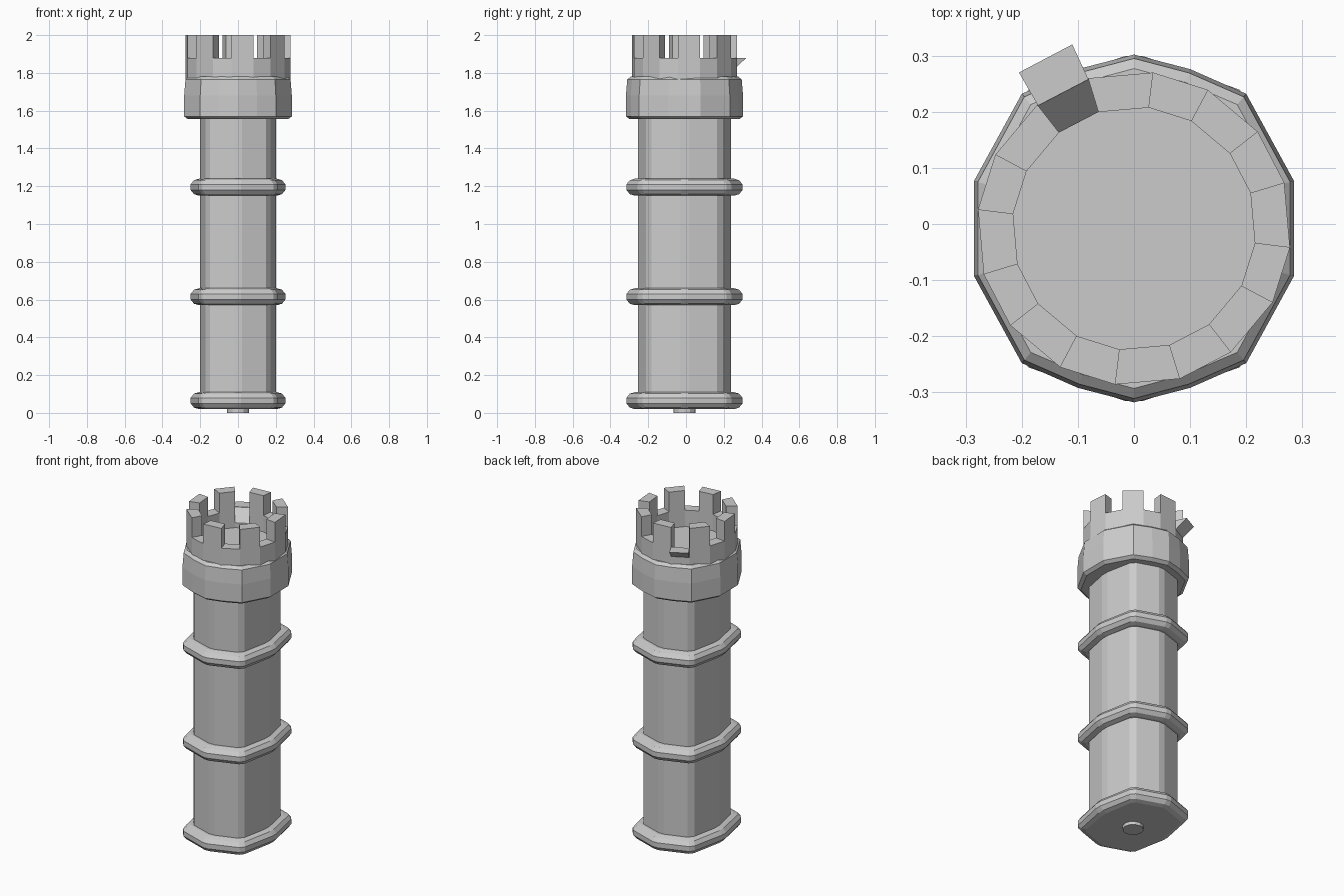
import bpy, bmesh
from math import sin, cos, radians

if "Cube" in bpy.data.objects:
    bpy.data.objects.remove(bpy.data.objects["Cube"])

CY = -0.008  # the tower axis sits slightly forward


def make(name, verts, faces):
    me = bpy.data.meshes.new(name)
    bm = bmesh.new()
    vs = [bm.verts.new(v) for v in verts]
    for f in faces:
        bm.faces.new([vs[i] for i in f])
    bmesh.ops.recalc_face_normals(bm, faces=bm.faces)
    bm.to_mesh(me)
    bm.free()
    ob = bpy.data.objects.new(name, me)
    bpy.context.collection.objects.link(ob)
    return ob


def loft(name, outline, levels):
    """Stack scaled copies (z, inset) of an outline, capped at both ends."""
    n = len(outline)
    verts, faces = [], []
    for z, inset in levels:
        for x, y in outline:
            k = 1 - inset / (x * x + y * y) ** 0.5
            verts.append((x * k, y * k + CY, z))
    for l in range(len(levels) - 1):
        for i in range(n):
            j = (i + 1) % n
            faces.append((l * n + i, l * n + j, (l + 1) * n + j, (l + 1) * n + i))
    faces.append(range(n))
    faces.append(range((len(levels) - 1) * n, len(levels) * n))
    return make(name, verts, faces)


def octagon(x, y, dx, dy):
    return [(x, 0), (dx, dy), (0, y), (-dx, dy),
            (-x, 0), (-dx, -dy), (0, -y), (dx, -dy)]


def softened(pts, t=0.12):
    """Cut each corner of an outline into two points."""
    out = []
    for i, p in enumerate(pts):
        for q in (pts[i - 1], pts[(i + 1) % len(pts)]):
            out.append((p[0] + (q[0] - p[0]) * t, p[1] + (q[1] - p[1]) * t))
    return out


# Shaft and base peg
loft("shaft", softened(octagon(0.207, 0.253, 0.167, 0.197)), [(0.05, 0), (1.6, 0)])
loft("base_peg", [(0.058 * cos(radians(a)), 0.058 * sin(radians(a)))
                  for a in range(0, 360, 30)], [(0, 0), (0.03, 0)])

# Rounded bands around the shaft
band = softened(octagon(0.255, 0.313, 0.204, 0.242), 0.08)
for name, z in (("base_band", 0.02), ("lower_band", 0.57), ("upper_band", 1.15)):
    loft(name, band, [(z, 0.045), (z + 0.008, 0.018), (z + 0.03, 0),
                      (z + 0.06, 0), (z + 0.082, 0.018), (z + 0.09, 0.045)])

# Wide collar below the battlements
q = [(0.285, 0.085), (0.2, 0.24), (0.1, 0.284)]
collar = (q + [(0, 0.31)] + [(-x, y) for x, y in reversed(q)]
          + [(-x, -y) for x, y in q] + [(0, -0.31)]
          + [(x, -y) for x, y in reversed(q)])
loft("collar", collar, [(1.555, 0.02), (1.57, 0), (1.68, 0.0),
                        (1.765, 0.007), (1.78, 0.025)])


def polar(r, a, z):
    return (r * cos(radians(a)), r * sin(radians(a)) + CY, z)


def wall_block(name, a0, a1, z0, z_out, z_in):
    v = [polar(r, a, z) for a in (a0, a1)
         for r, z in ((0.217, z0), (0.28, z0), (0.28, z_out), (0.217, z_in))]
    return make(name, v, [(0, 1, 2, 3), (4, 5, 6, 7), (0, 1, 5, 4),
                          (1, 2, 6, 5), (2, 3, 7, 6), (3, 0, 4, 7)])


# Parapet: eight merlons with low gaps, one gap broken down inside
for i in range(8):
    a = 5 + 45 * i
    wall_block("merlon", a - 12, a + 12, 1.76, 2.0, 2.0)
    wall_block("broken_gap" if i == 2 else "gap_wall", a + 12, a + 33,
               1.76, 1.88, 1.81 if i == 2 else 1.88)

# Dislodged wedge hanging outside the broken gap
a, b = polar(0.278, 107, 1.88), polar(0.278, 128, 1.88)
c, d = (-0.205, 0.27, 1.88), (-0.11, 0.32, 1.88)
e, f = polar(0.276, 107, 1.82), polar(0.276, 128, 1.82)
make("loose_wedge", [a, b, c, d, e, f],
     [(0, 1, 2, 3), (3, 2, 5, 4), (0, 3, 4), (1, 2, 5), (0, 1, 5, 4)])
